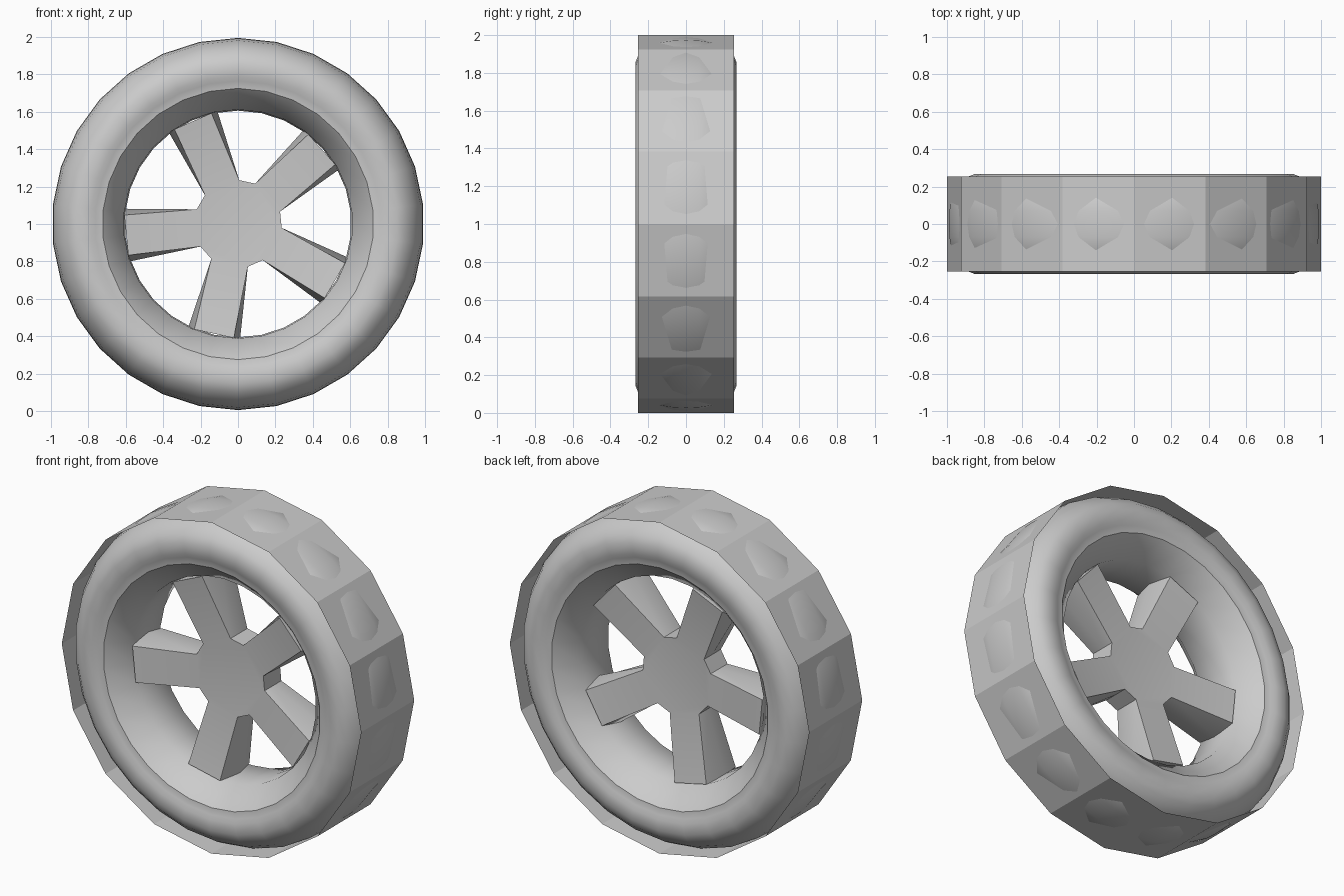
import bpy, bmesh
from math import sin, cos, pi, radians

if "Cube" in bpy.data.objects:
    bpy.data.objects.remove(bpy.data.objects["Cube"])


def finish(name, bm, smooth=None):
    bmesh.ops.recalc_face_normals(bm, faces=bm.faces)
    me = bpy.data.meshes.new(name)
    bm.to_mesh(me)
    bm.free()
    ob = bpy.data.objects.new(name, me)
    bpy.context.collection.objects.link(ob)
    if smooth:
        bpy.ops.object.select_all(action='DESELECT')
        bpy.context.view_layer.objects.active = ob
        ob.select_set(True)
        bpy.ops.object.shade_smooth_by_angle(angle=radians(smooth))
    return ob


def lathe(name, profile, n, closed, smooth=None):
    """Spin (y, radius) points round the axle, first vertex at the top."""
    bm = bmesh.new()
    rings = [[bm.verts.new((r * sin(2 * pi * i / n), y, 1 + r * cos(2 * pi * i / n)))
              for i in range(n)] for y, r in profile]
    count = len(rings)
    for k in range(count if closed else count - 1):
        a, b = rings[k], rings[(k + 1) % count]
        for i in range(n):
            j = (i + 1) % n
            bm.faces.new((a[i], a[j], b[j], b[i]))
    return finish(name, bm, smooth)


# Tire bulge and rim
outer = [(0.07, 0.992), (0.14, 0.981), (0.205, 0.945), (0.25, 0.90), (0.268, 0.855),
         (0.268, 0.79), (0.255, 0.765), (0.25, 0.725)]
tire = [(0, 0.995)] + outer + [(-y, r) for y, r in reversed(outer)]
lathe("tire", tire, 30, True, 35)
inner = [(0.25, 0.725), (0.13, 0.612), (0, 0.606)]
rim = inner + [(-y, r) for y, r in reversed(inner[:-1])]
lathe("rim", rim, 30, False, 50)

# Thin open tread band
lathe("tread_band", [(-0.254, 1), (0.254, 1)], 16, False)

# Five-spoke star: front, middle ridge and back outlines
bm = bmesh.new()
layers = []
for side, rim_w in ((-1, 0.108), (0, 0.142), (1, 0.108)):
    ring = []
    for k in range(5):
        a = radians(41.7 + 72 * k)
        for s, w, y in ((0.212, -0.1, 0.08), (0.6, -rim_w, 0.14),
                        (0.6, rim_w, 0.14), (0.212, 0.1, 0.08)):
            ring.append(bm.verts.new((s * cos(a) - w * sin(a), side * y,
                                      1 + s * sin(a) + w * cos(a))))
    layers.append(ring)
for a, b in zip(layers, layers[1:]):
    for i in range(20):
        j = (i + 1) % 20
        bm.faces.new((a[i], a[j], b[j], b[i]))
for ring in (layers[0], layers[2]):
    for k in range(5):
        bm.faces.new(ring[4 * k:4 * k + 4])
    bm.faces.new([v for i, v in enumerate(ring) if i % 4 in (0, 3)])
finish("spokes", bm, 20)
